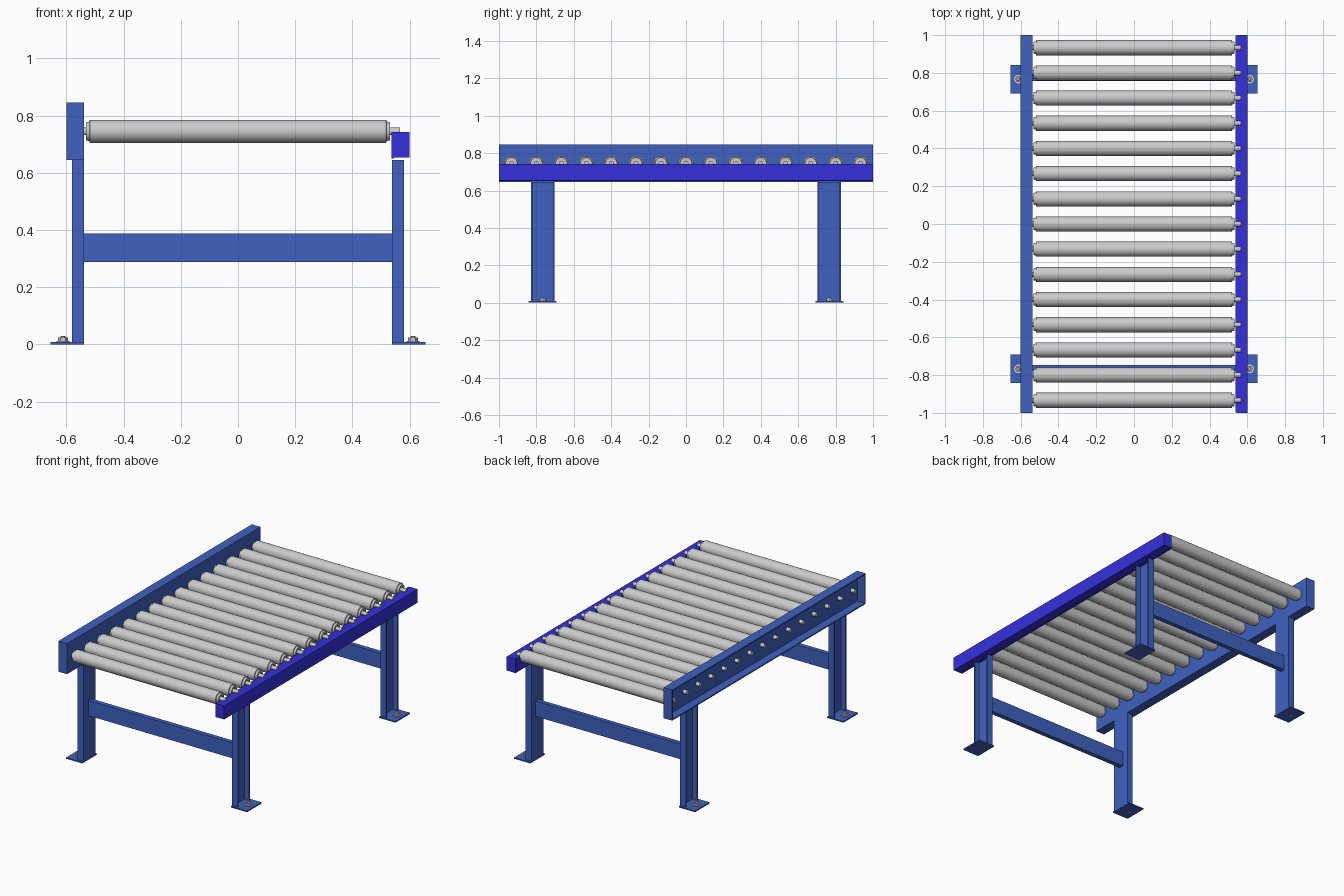
import bpy, bmesh, math
from mathutils import Matrix

if "Cube" in bpy.data.objects:
    bpy.data.objects.remove(bpy.data.objects["Cube"])


def material(name, color):
    m = bpy.data.materials.new(name)
    m.diffuse_color = color
    m.use_nodes = True
    m.node_tree.nodes["Principled BSDF"].inputs["Base Color"].default_value = m.diffuse_color
    return m


BLUE = material("frame_blue", (0.05, 0.12, 0.53, 1))
BRIGHT = material("low_rail_blue", (0.035, 0.03, 0.72, 1))


def finish(name, bm, mat=None):
    bmesh.ops.recalc_face_normals(bm, faces=bm.faces)
    me = bpy.data.meshes.new(name)
    bm.to_mesh(me)
    bm.free()
    ob = bpy.data.objects.new(name, me)
    bpy.context.collection.objects.link(ob)
    if mat:
        me.materials.append(mat)
    return ob


def add_box(bm, x0, x1, y0, y1, z0, z1):
    size = Matrix.Diagonal((abs(x1 - x0), y1 - y0, z1 - z0, 1))
    pos = Matrix.Translation(((x0 + x1) / 2, (y0 + y1) / 2, (z0 + z1) / 2))
    bmesh.ops.create_cube(bm, size=1, matrix=pos @ size)


def boxes(name, parts, mat=None):
    bm = bmesh.new()
    for p in parts:
        add_box(bm, *p)
    return finish(name, bm, mat)


def lathe(name, profile, rot, pos, n=32):
    """Spin (radius, height) points around z, then place."""
    bm = bmesh.new()
    rings = []
    for r, h in profile:
        rings.append([bm.verts.new((r * math.cos(2 * math.pi * i / n),
                                    r * math.sin(2 * math.pi * i / n), h)) for i in range(n)])
    for a, b in zip(rings, rings[1:]):
        for i in range(n):
            j = (i + 1) % n
            bm.faces.new((a[i], a[j], b[j], b[i]))
    bm.faces.new(rings[0])
    bm.faces.new(rings[-1])
    bm.transform(Matrix.Translation(pos) @ rot)
    ob = finish(name, bm)
    if n > 8:
        for p in ob.data.polygons:
            p.use_smooth = True
        bpy.ops.object.select_all(action='DESELECT')
        ob.select_set(True)
        bpy.context.view_layer.objects.active = ob
        bpy.ops.object.shade_smooth_by_angle(angle=math.radians(30))
    return ob


# Tall left rail: channel open to the outside, with closed ends
boxes("left_rail", [
    (-0.546, -0.538, -1, 1, 0.645, 0.845),
    (-0.60, -0.546, -1, 1, 0.645, 0.653),
    (-0.60, -0.546, -1, 1, 0.837, 0.845),
    (-0.60, -0.546, -1, -0.993, 0.653, 0.837),
    (-0.60, -0.546, 0.993, 1, 0.653, 0.837)], BLUE)

# Low right rail with its inner plate
boxes("right_rail", [(0.545, 0.60, -1, 1, 0.653, 0.742)], BRIGHT)
boxes("right_rail_inner_plate", [(0.537, 0.545, -0.998, 0.998, 0.65, 0.742)], BRIGHT)

# Legs, feet and anchor bolts
flat = Matrix.Identity(4)
for sx, side in ((-1, "left"), (1, "right")):
    for sy, end in ((-1, "front"), (1, "back")):
        yc = sy * 0.767
        a, b = yc - 0.063, yc + 0.063
        tag = f"{end}_{side}"
        boxes(tag + "_leg", [
            (sx * 0.538, sx * 0.546, a, b, 0.008, 0.645),
            (sx * 0.546, sx * 0.58, a, a + 0.008, 0.008, 0.645),
            (sx * 0.546, sx * 0.58, b - 0.008, b, 0.008, 0.645)], BLUE)
        boxes(tag + "_foot", [(sx * 0.538, sx * 0.655, yc - 0.075, yc + 0.075, 0, 0.008)], BLUE)
        bx = sx * 0.612
        lathe(tag + "_washer", [(0.023, 0.008), (0.023, 0.012)], flat, (bx, yc, 0), 24)
        lathe(tag + "_nut", [(0.017, 0.012), (0.017, 0.024)], flat, (bx, yc, 0), 6)
        lathe(tag + "_bolt", [(0.009, 0), (0.009, 0.028), (0.007, 0.030)], flat, (bx, yc, 0), 16)

# Cross beams between the legs
for y, end in ((-0.777, "front"), (0.758, "back")):
    boxes(end + "_cross_beam", [(-0.538, 0.538, y, y + 0.03, 0.288, 0.388)], BLUE)

# Rollers: tube, tapered end caps with a recess, and axle in one turned profile
half = [(0.014, 0.525), (0.020, 0.525), (0.020, 0.532), (0.031, 0.532),
        (0.034, 0.520), (0.040, 0.518)]
profile = ([(0.013, -0.572), (0.013, -0.525)] + [(r, -h) for r, h in half]
           + half[::-1] + [(0.013, 0.525), (0.013, 0.566)])
along_x = Matrix.Rotation(math.radians(90), 4, 'Y')
for i in range(15):
    y = (i - 7) * 2 / 15
    lathe(f"roller_{i + 1}", profile, along_x, (0, y, 0.745))
